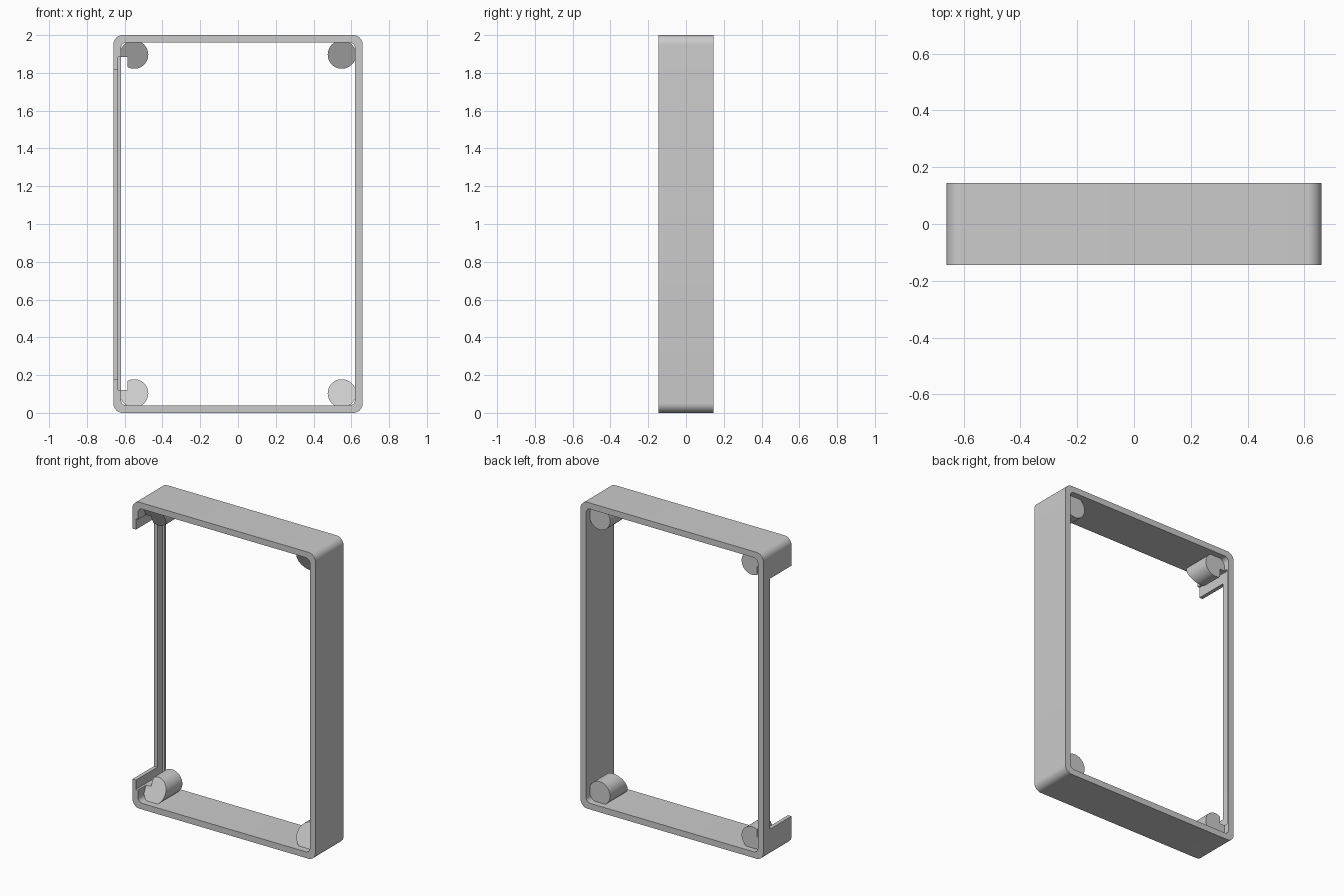
import bpy, bmesh
from math import sin, cos, pi

if "Cube" in bpy.data.objects:
    bpy.data.objects.remove(bpy.data.objects["Cube"], do_unlink=True)

HALF_X, HALF_Y, HEIGHT, WALL = 0.66, 0.145, 2.0, 0.04
MID = HEIGHT / 2

grey = bpy.data.materials.new("plain_grey")
grey.use_nodes = True
grey.diffuse_color = (0.6, 0.6, 0.6, 1)
grey.node_tree.nodes["Principled BSDF"].inputs["Base Color"].default_value = (0.6, 0.6, 0.6, 1)


def make_object(name, bm):
    bmesh.ops.recalc_face_normals(bm, faces=bm.faces)
    mesh = bpy.data.meshes.new(name)
    bm.to_mesh(mesh)
    bm.free()
    mesh.materials.append(grey)
    obj = bpy.data.objects.new(name, mesh)
    bpy.context.collection.objects.link(obj)
    return obj


def box(name, x, y, z):
    bm = bmesh.new()
    bmesh.ops.create_cube(bm, size=1)
    for v in bm.verts:
        v.co = [lo if c < 0 else hi for c, (lo, hi) in zip(v.co, (x, y, z))]
    return make_object(name, bm)


def cut(obj, cutters):
    for c in cutters:
        mod = obj.modifiers.new("cut", 'BOOLEAN')
        mod.operation, mod.solver, mod.object = 'DIFFERENCE', 'EXACT', c
    graph = bpy.context.evaluated_depsgraph_get()
    mesh = bpy.data.meshes.new_from_object(obj.evaluated_get(graph))
    obj.modifiers.clear()
    obj.data = mesh


def rounded_rect(hx, hz, r, steps=10):
    points = []
    for i, (sx, sz) in enumerate(((1, 1), (-1, 1), (-1, -1), (1, -1))):
        for k in range(steps + 1):
            a = (i + k / steps) * pi / 2
            points.append((sx * (hx - r) + r * cos(a), MID + sz * (hz - r) + r * sin(a)))
    return points


def make_frame():
    outer = rounded_rect(HALF_X, MID, 0.05)
    inner = rounded_rect(HALF_X - WALL, MID - WALL, 0.03)
    bm = bmesh.new()
    rings = [[bm.verts.new((x, y, z)) for x, z in loop]
             for loop, y in ((outer, -HALF_Y), (outer, HALF_Y), (inner, HALF_Y), (inner, -HALF_Y))]
    n = len(outer)
    for a, b in zip(rings, rings[1:] + rings[:1]):
        for i in range(n):
            j = (i + 1) % n
            bm.faces.new((a[i], a[j], b[j], b[i]))
    return make_object("frame", bm)


def make_post(name, side, level):
    # Round post with a flat back and a front face leaning to the frame's middle
    cx, cz, r, n = side * 0.55, MID + level * 0.897, 0.075, 48
    bm = bmesh.new()
    front, back = [], []
    for i in range(n):
        a = 2 * pi * i / n
        x, dz = cx + r * cos(a), r * sin(a)
        front.append(bm.verts.new((x, -0.07 - level * 0.5 * dz, cz + dz)))
        back.append(bm.verts.new((x, 0.105, cz + dz)))
    bm.faces.new(front)
    bm.faces.new(back)
    for i in range(n):
        j = (i + 1) % n
        bm.faces.new((front[i], front[j], back[j], back[i]))
    return make_object(name, bm)


# Cutters: open side window and the shallow inner groove behind it
window = box("window_cutter", (-0.8, -0.6), (-0.3, 0.077), (0.18, 1.815))
groove = box("groove_cutter", (-0.635, -0.585), (-0.3, 0.13), (0.12, 1.885))

frame = make_frame()
parts = [frame]
cut(frame, [window, groove])

# Corner posts
for side, side_name in ((-1, "right"), (1, "left")):
    for level, level_name in ((-1, "bottom"), (1, "top")):
        post = make_post(f"{level_name}_{side_name}_post", side, level)
        parts.append(post)
        if side < 0:
            cut(post, [groove])

for cutter in (window, groove):
    bpy.data.objects.remove(cutter, do_unlink=True)

# Smooth the rounded corners and keep the edges sharp
bpy.ops.object.select_all(action='DESELECT')
for part in parts:
    part.select_set(True)
bpy.context.view_layer.objects.active = frame
bpy.ops.object.shade_smooth_by_angle(angle=pi / 6)
